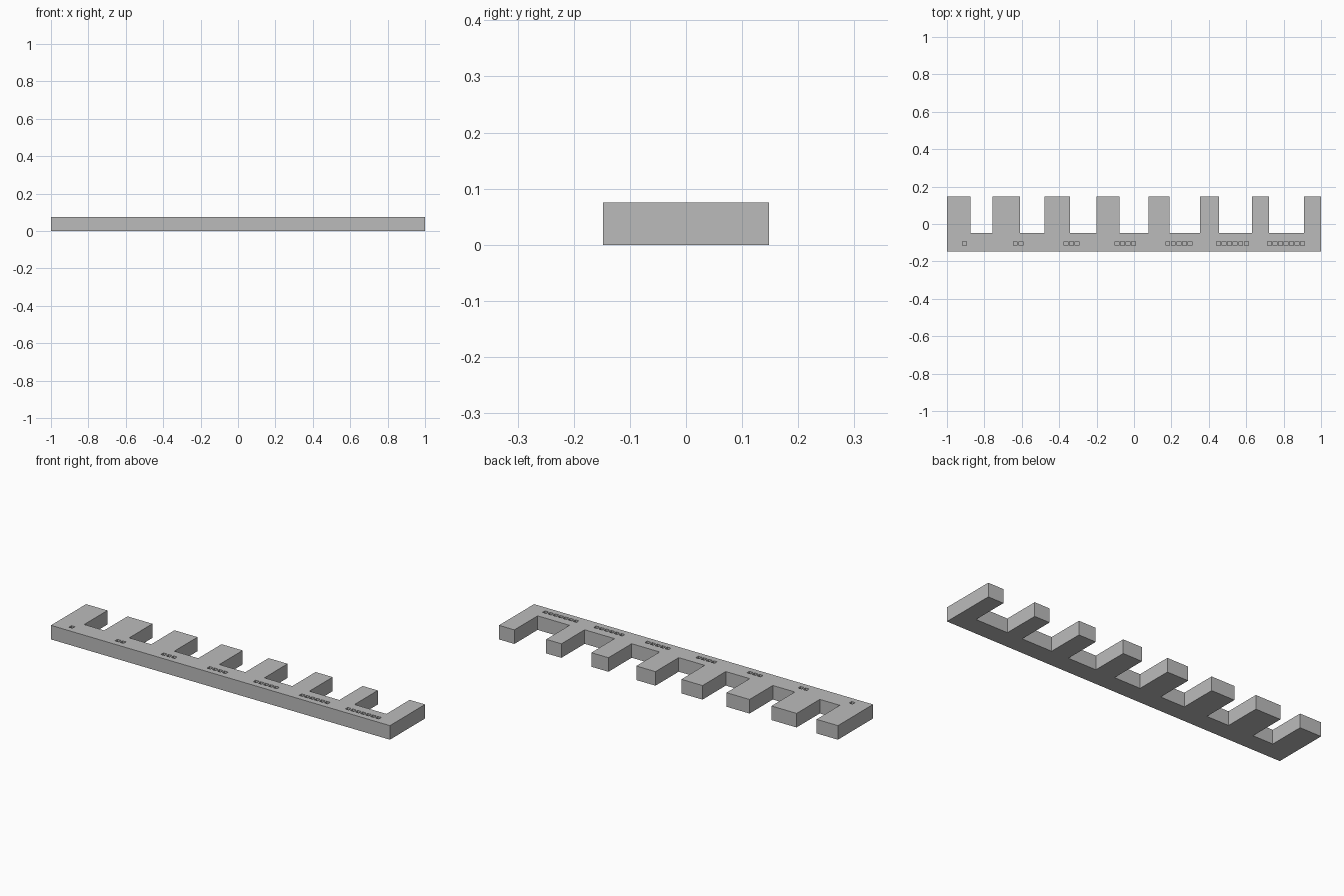
import bpy
import bmesh
from mathutils import Matrix, Vector

if "Cube" in bpy.data.objects:
    bpy.data.objects.remove(bpy.data.objects["Cube"])

HALF_X, HALF_Y, HEIGHT = 1.0, 0.148, 0.075
SLOT_FLOOR = -0.048
PITCH = 0.2717           # distance between slots
SLOTS = 7
PIT, PIT_STEP, PIT_DEPTH = 0.021, 0.0297, 0.018

grey = bpy.data.materials.new("plain grey")
grey.use_nodes = True
grey.diffuse_color = (0.5, 0.5, 0.5, 1)
grey.node_tree.nodes["Principled BSDF"].inputs["Base Color"].default_value = (0.5, 0.5, 0.5, 1)


def make_object(name, bm):
    bmesh.ops.recalc_face_normals(bm, faces=bm.faces)
    mesh = bpy.data.meshes.new(name)
    bm.to_mesh(mesh)
    bm.free()
    mesh.materials.append(grey)
    obj = bpy.data.objects.new(name, mesh)
    bpy.context.collection.objects.link(obj)
    return obj


# Comb-shaped plate: slots along the back edge widen from right to left
outline = [(HALF_X, -HALF_Y), (-HALF_X, -HALF_Y), (-HALF_X, HALF_Y)]
for i in range(SLOTS):
    centre = (i - 3) * PITCH
    half = (0.118 + 0.0117 * i) / 2
    outline += [(centre - half, HALF_Y), (centre - half, SLOT_FLOOR),
                (centre + half, SLOT_FLOOR), (centre + half, HALF_Y)]
outline.append((HALF_X, HALF_Y))

bm = bmesh.new()
base = bm.faces.new([bm.verts.new((x, y, 0)) for x, y in outline])
walls = bmesh.ops.extrude_face_region(bm, geom=[base])
top_verts = [v for v in walls["geom"] if isinstance(v, bmesh.types.BMVert)]
bmesh.ops.translate(bm, verts=top_verts, vec=(0, 0, HEIGHT))
gauge = make_object("slotted_gauge_plate", bm)

# Square counting pits: one beside the first slot, up to seven beside the last
bm = bmesh.new()
for i in range(SLOTS):
    for k in range(i + 1):
        x = -0.9065 + i * PITCH + k * PIT_STEP
        place = Matrix.Translation(Vector((x, -0.105, HEIGHT)))
        size = Matrix.Diagonal((PIT, PIT, 2 * PIT_DEPTH, 1))
        bmesh.ops.create_cube(bm, size=1, matrix=place @ size)
cutter = make_object("pit_cutter", bm)
cutter.hide_render = True
cutter.hide_viewport = True

cut = gauge.modifiers.new("counting pits", "BOOLEAN")
cut.operation = "DIFFERENCE"
cut.solver = "EXACT"
cut.object = cutter
